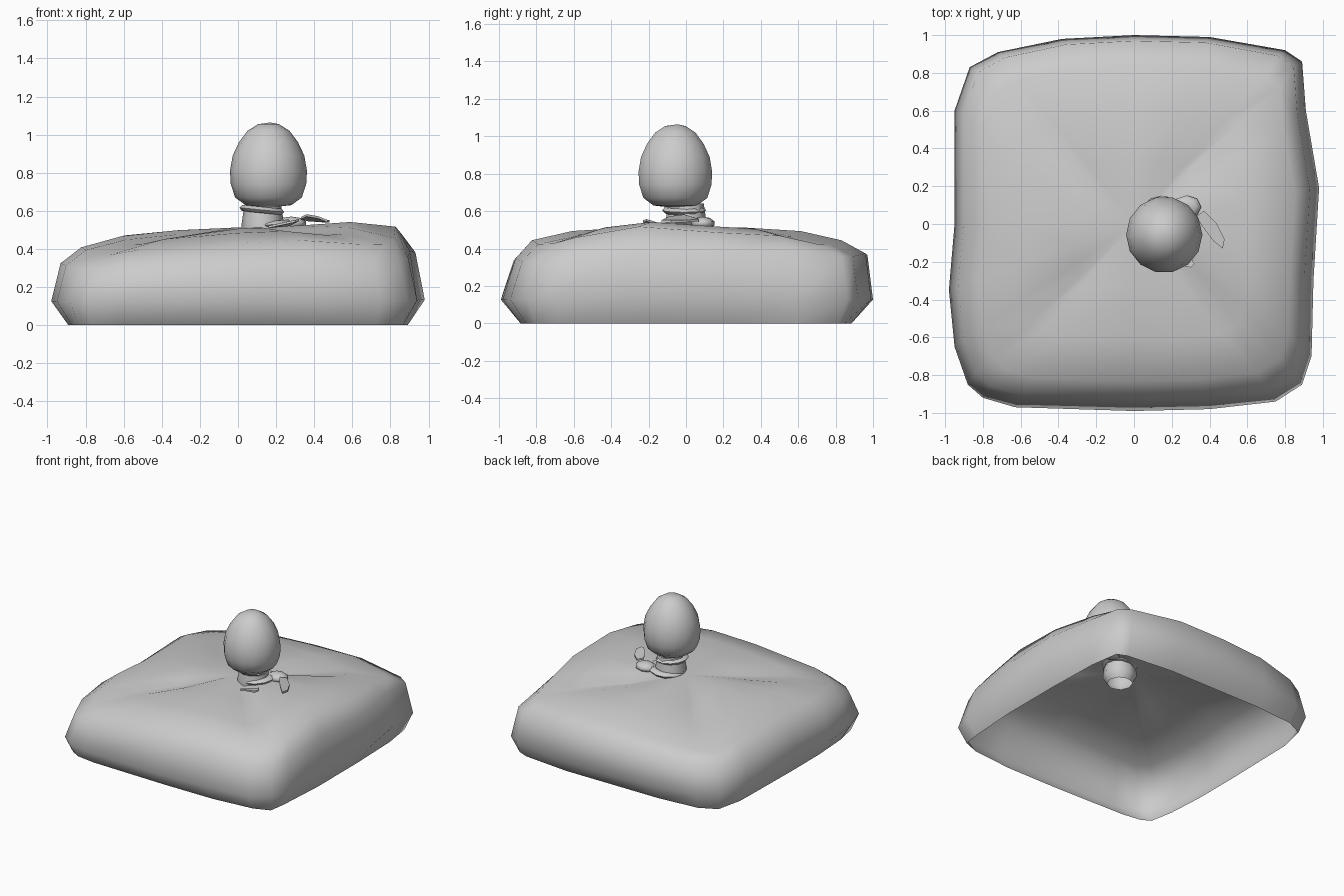
import bpy, bmesh, math
from mathutils import Vector, Matrix

old = bpy.data.objects.get("Cube")
if old:
    bpy.data.objects.remove(old, do_unlink=True)

grey = bpy.data.materials.new("plain_grey")
grey.use_nodes = True
COLOUR = (0.6, 0.6, 0.6, 1)
grey.diffuse_color = COLOUR
grey.node_tree.nodes["Principled BSDF"].inputs["Base Color"].default_value = COLOUR


def finish(name, bm, angle=60):
    bmesh.ops.recalc_face_normals(bm, faces=bm.faces)
    mesh = bpy.data.meshes.new(name)
    bm.to_mesh(mesh)
    bm.free()
    obj = bpy.data.objects.new(name, mesh)
    bpy.context.collection.objects.link(obj)
    mesh.materials.append(grey)
    bpy.ops.object.select_all(action='DESELECT')
    obj.select_set(True)
    bpy.context.view_layer.objects.active = obj
    bpy.ops.object.shade_smooth_by_angle(angle=math.radians(angle))


def loft(bm, rings, tip=None):
    """Join closed rings of points with quads, and close the last one on a tip."""
    loops = [[bm.verts.new(p) for p in ring] for ring in rings]
    n = len(loops[0])
    for a, b in zip(loops, loops[1:]):
        for i in range(n):
            j = (i + 1) % n
            bm.faces.new((a[i], a[j], b[j], b[i]))
    if tip:
        top = bm.verts.new(tip)
        for i in range(n):
            bm.faces.new((loops[-1][i], loops[-1][(i + 1) % n], top))


def circle(cx, cy, r, z, n):
    return [(cx + r * math.cos(math.tau * i / n), cy + r * math.sin(math.tau * i / n), z)
            for i in range(n)]


# Hollow mound, open underneath, on a lumpy square outline
outline = [(.98, .19), (.91, .6), (.89, .86), (.8, .92), (.4, .99), (0, 1),
           (-.38, .98), (-.72, .91), (-.87, .83), (-.95, .6), (-.95, 0),
           (-.98, -.35), (-.95, -.65), (-.88, -.85), (-.8, -.92), (-.63, -.97),
           (0, -.99), (.4, -.98), (.75, -.94), (.89, -.85), (.94, -.7), (.95, -.3)]
levels = [(1, .13), (.95, .355), (.84, .455), (.62, .497), (.33, .51)]
# Bumps and dents of the top: x, y, height, spread
lumps = [(.72, -.33, .045, .06), (-.88, -.1, -.03, .05), (-.8, .3, .015, .05)]


def clamp(v, limit):
    return max(-limit, min(limit, v))


def base_point(x, y):
    px, py = clamp(x, .89), clamp(y, .885)
    inset = 1 - .16 * max(0, abs(px * py) - .45)
    return (px * inset, py * inset, 0)


def mound_point(x, y, scale, z):
    lift = min(z / .45, 1) ** 2
    corner = max(0, abs(x * y) - .5)
    side = .2 < z < .4
    px = x * (scale + (.03 if x > 0 and .4 < z < .48 else 0))
    py = y * (scale + (.02 * y if side else 0))
    lump = sum(h * math.exp(-((px - cx) ** 2 + (py - cy) ** 2) / w) for cx, cy, h, w in lumps)
    rise = .03 * max(0, y) if side else 0
    return (px, py, z + rise + lift * (.037 * px - .035 * py * py - .17 * corner + lump))


bm = bmesh.new()
base = [base_point(x, y) for x, y in outline]
upper = [[mound_point(x, y, s, z) for x, y in outline] for s, z in levels]
loft(bm, [base] + upper, (0, 0, .513))
finish("snow_mound", bm, 75)

# Egg-shaped head
egg = [(.05, .622), (.12, .63), (.175, .67), (.198, .74), (.202, .81), (.188, .89),
       (.155, .96), (.11, 1.02), (.055, 1.055)]
bm = bmesh.new()
loft(bm, [circle(.16, -.057, r, z, 14) for r, z in egg], (.168, -.045, 1.064))
finish("egg_head", bm, 75)

# Neck running down through the mound
bm = bmesh.new()
loft(bm, [circle(.13, 0, r, z, 8) for r, z in [(.09, .39), (.12, .44), (.11, .54), (.095, .64)]])
finish("neck", bm)


# Scarf rolls around the neck
def scarf_roll(name, centre, radius, thick, tilt):
    bm = bmesh.new()
    turn = Matrix.Translation(centre) @ Matrix.Rotation(tilt, 4, 'Y')
    rings = []
    for i in range(13):
        a = math.tau * i / 12
        ring = []
        for k in range(6):
            b = math.tau * k / 6
            r = radius + thick * math.cos(b)
            ring.append(turn @ Vector((r * math.cos(a), r * math.sin(a), .7 * thick * math.sin(b))))
        rings.append(ring)
    loft(bm, rings)
    bmesh.ops.remove_doubles(bm, verts=bm.verts, dist=.0001)
    finish(name, bm)


scarf_roll("scarf_upper", (.125, -.01, .605), .09, .027, .1)
scarf_roll("scarf_lower", (.15, .02, .525), .1, .03, -.1)

# Knot of the scarf
bm = bmesh.new()
bmesh.ops.create_uvsphere(bm, u_segments=8, v_segments=5, radius=1,
                          matrix=Matrix.Translation((.28, .09, .535)) @ Matrix.Diagonal((.08, .065, .035, 1)))
finish("scarf_knot", bm)


# Loose scarf ends, as thin bent plates
def scarf_end(name, points):
    bm = bmesh.new()
    face = bm.faces.new([bm.verts.new(p) for p in points])
    extra = bmesh.ops.extrude_face_region(bm, geom=[face])["geom"]
    bmesh.ops.translate(bm, vec=(0, 0, .012), verts=[v for v in extra if isinstance(v, bmesh.types.BMVert)])
    finish(name, bm, 30)


scarf_end("scarf_tail", [(.33, .04, .555), (.37, .07, .545), (.44, 0, .54),
                         (.48, -.08, .54), (.47, -.13, .54), (.42, -.09, .56), (.36, -.01, .57)])
scarf_end("scarf_front_end", [(.16, -.2, .51), (.3, -.23, .54), (.32, -.21, .545), (.27, -.13, .52)])
